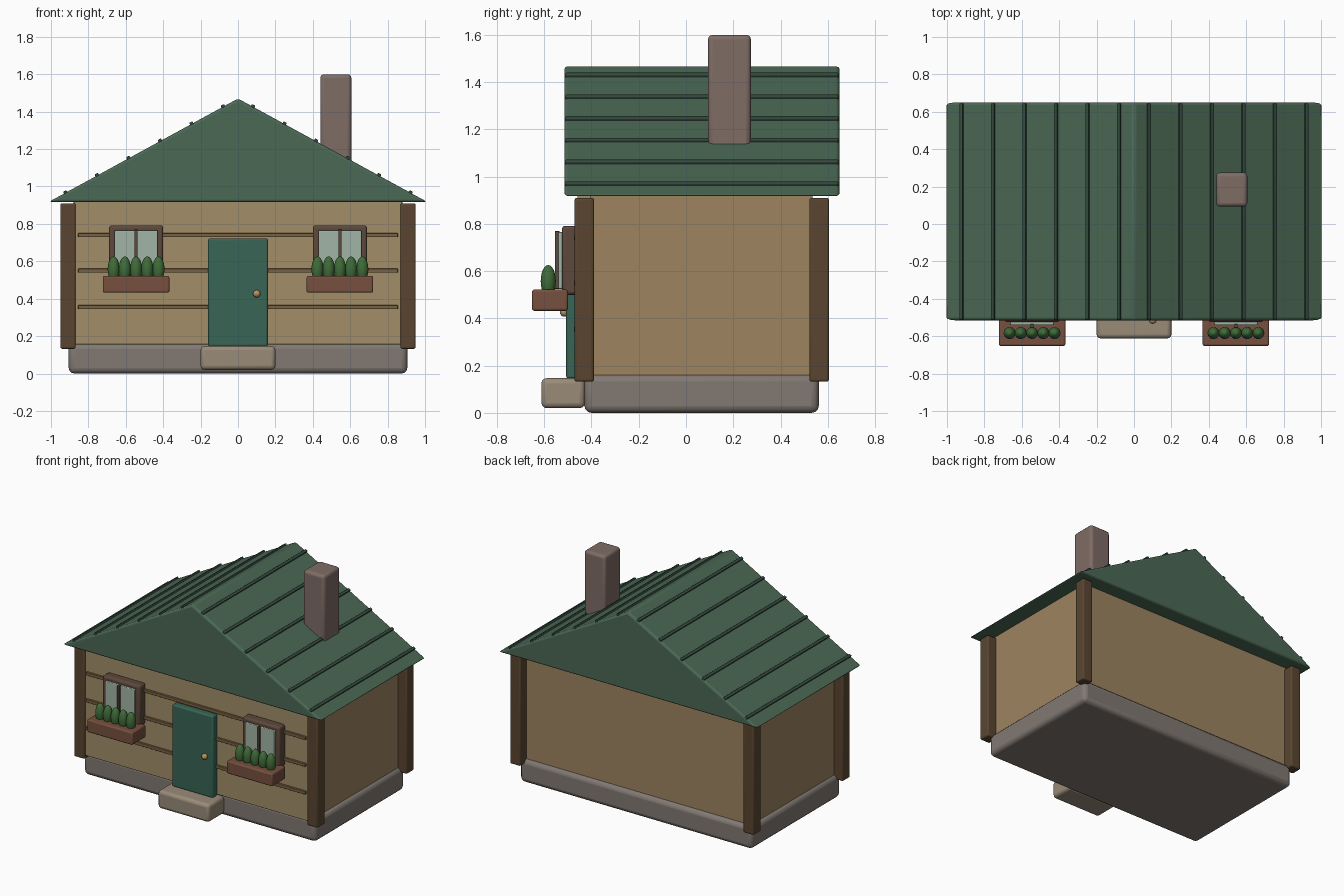
import bpy, bmesh, math

if "Cube" in bpy.data.objects:
    bpy.data.objects.remove(bpy.data.objects["Cube"])

def material(name, rgb):
    m = bpy.data.materials.new(name)
    m.diffuse_color = (*rgb, 1)
    m.use_nodes = True
    m.node_tree.nodes["Principled BSDF"].inputs["Base Color"].default_value = m.diffuse_color
    return m

STONE = material("stone", (0.22, 0.19, 0.17))
STEP = material("step_stone", (0.32, 0.26, 0.19))
WALL = material("wall", (0.34, 0.23, 0.12))
PANEL = material("front_panel", (0.36, 0.27, 0.14))
PLANK = material("plank", (0.19, 0.12, 0.055))
POST = material("post", (0.10, 0.06, 0.03))
ROOF = material("roof_green", (0.07, 0.14, 0.09))
RIB = material("rib_green", (0.035, 0.07, 0.05))
DOOR = material("door_green", (0.04, 0.13, 0.09))
BRASS = material("brass", (0.45, 0.30, 0.13))
BRICK = material("chimney", (0.21, 0.15, 0.13))
FRAME = material("window_frame", (0.11, 0.065, 0.045))
GLASS = material("glass", (0.36, 0.46, 0.38))
BOX = material("planter", (0.18, 0.08, 0.05))
LEAF = material("leaf", (0.05, 0.15, 0.04))

def finish(obj, mat, bevel=0.0):
    obj.data.materials.append(mat)
    if bevel:
        b = obj.modifiers.new("bevel", 'BEVEL')
        b.width, b.segments = bevel, 3
        b.limit_method = 'ANGLE'
    bpy.ops.object.select_all(action='DESELECT')
    obj.select_set(True)
    bpy.context.view_layer.objects.active = obj
    bpy.ops.object.shade_smooth_by_angle(angle=math.radians(35))
    return obj

def new_object(name, bm, mat, bevel=0.0):
    bmesh.ops.recalc_face_normals(bm, faces=bm.faces)
    mesh = bpy.data.meshes.new(name)
    bm.to_mesh(mesh)
    bm.free()
    obj = bpy.data.objects.new(name, mesh)
    bpy.context.collection.objects.link(obj)
    return finish(obj, mat, bevel)

def box(name, x, y, z, mat, bevel=0.008):
    """Box from (min, max) ranges."""
    bm = bmesh.new()
    bmesh.ops.create_cube(bm, size=1)
    for v in bm.verts:
        v.co = [(a + b) / 2 + c * (b - a) for (a, b), c in zip((x, y, z), v.co)]
    return new_object(name, bm, mat, bevel)

def ball(name, loc, radii, mat):
    bm = bmesh.new()
    bmesh.ops.create_uvsphere(bm, u_segments=20, v_segments=12, radius=1)
    for v in bm.verts:
        v.co = [l + r * c for l, r, c in zip(loc, radii, v.co)]
    return new_object(name, bm, mat)

def mirrored(x, s):
    return tuple(sorted((s * x[0], s * x[1])))

# Base, body and front cladding
box("foundation", (-0.905, 0.905), (-0.43, 0.562), (0, 0.162), STONE, 0.03)
box("walls", (-0.88, 0.88), (-0.405, 0.535), (0.15, 0.93), WALL, 0.005)
box("front_panel", (-0.875, 0.875), (-0.46, -0.40), (0.155, 0.925), PANEL, 0.004)
for i, z in enumerate((0.355, 0.55, 0.74)):
    box(f"plank_{i}", (-0.855, 0.855), (-0.474, -0.455), (z - 0.011, z + 0.011), PLANK, 0.003)

# Corner posts
for s in (-1, 1):
    for y in (-0.472, 0.522):
        box("corner_post", mirrored((0.868, 0.95), s), (y, y + 0.083), (0.132, 0.91), POST, 0.01)

# Solid gable roof
bm = bmesh.new()
profile = [bm.verts.new((x, -0.515, z)) for x, z in ((-1.011, 0.918), (1.011, 0.918), (0, 1.47))]
face = bm.faces.new(profile)
ext = bmesh.ops.extrude_face_region(bm, geom=[face])
bmesh.ops.translate(bm, vec=(0, 1.165, 0),
                    verts=[g for g in ext['geom'] if isinstance(g, bmesh.types.BMVert)])
new_object("roof", bm, ROOF, 0.014)

# Roof ribs laid along both slopes
slope = math.atan2(0.552, 1.011)
for s in (-1, 1):
    for i in range(6):
        x = 0.079 + 0.1685 * i
        rib = box("roof_rib", (-0.01, 0.01), (-0.51, 0.645), (-0.01, 0.011), RIB, 0.004)
        rib.location = (s * x, 0, 1.47 - x * math.tan(slope))
        rib.rotation_euler = (0, s * slope, 0)

# Chimney
box("chimney", (0.44, 0.606), (0.093, 0.275), (1.1, 1.6), BRICK, 0.02)

# Door, knob and step
box("door", (-0.16, 0.16), (-0.507, -0.455), (0.145, 0.722), DOOR, 0.01)
ball("door_knob", (0.1, -0.514, 0.427), (0.02, 0.02, 0.02), BRASS)
box("door_step", (-0.2, 0.2), (-0.612, -0.428), (0.02, 0.147), STEP, 0.022)

# Windows with planters and shrubs
for s in (-1, 1):
    cx = 0.545 * s
    box("window_frame", (cx - 0.145, cx + 0.145), (-0.525, -0.455), (0.5, 0.792), FRAME, 0.014)
    box("window_glass", (cx - 0.115, cx + 0.115), (-0.541, -0.52), (0.525, 0.765), GLASS, 0.005)
    box("window_mullion", (cx - 0.009, cx + 0.009), (-0.555, -0.535), (0.525, 0.77), FRAME, 0.003)
    box("planter", (cx - 0.178, cx + 0.178), (-0.652, -0.5), (0.432, 0.522), BOX, 0.01)
    for i in range(-2, 3):
        ball("shrub", (cx + 0.06 * i, -0.583, 0.558), (0.032, 0.032, 0.068), LEAF)
